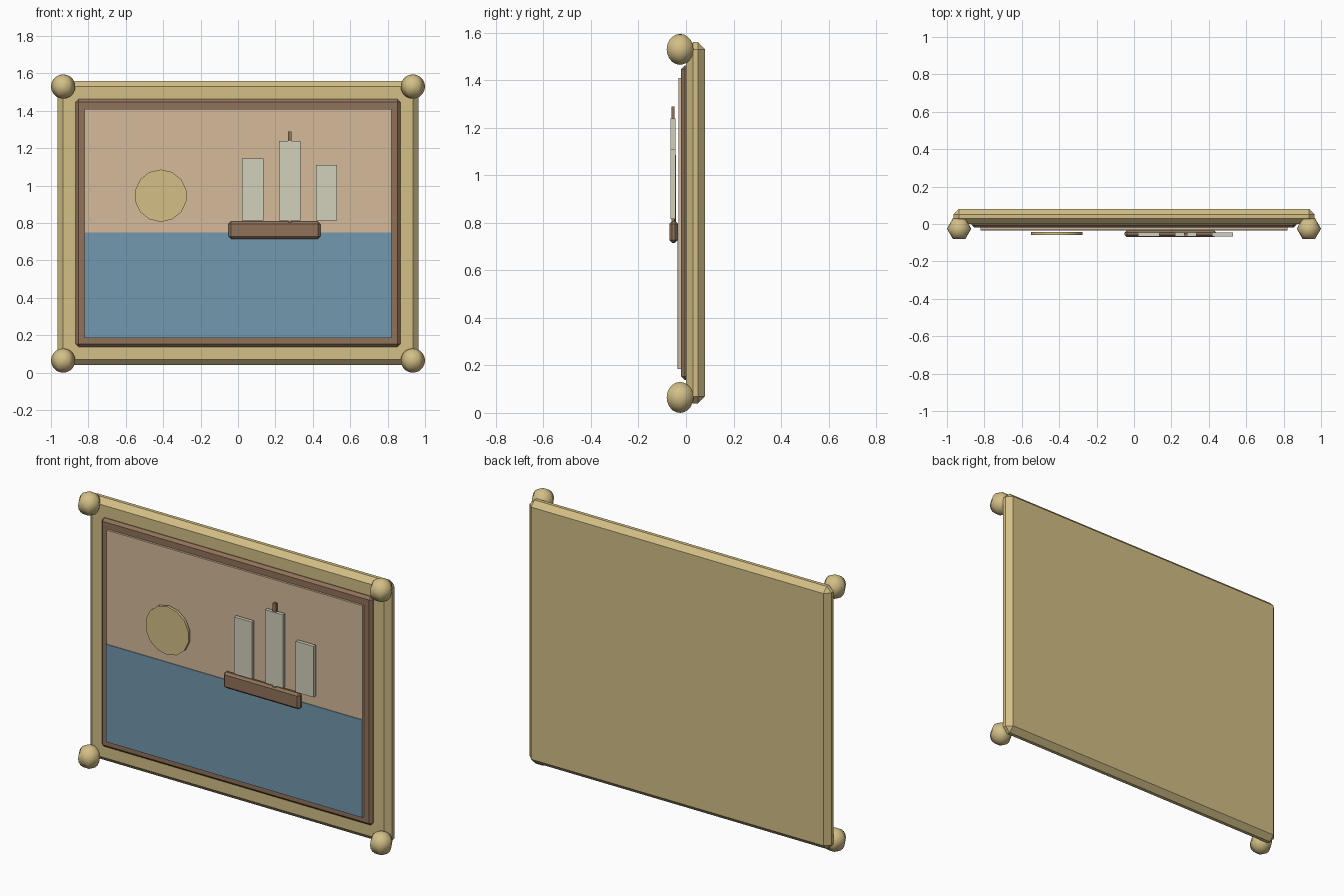
import bpy
import math

cube = bpy.data.objects.get("Cube")
if cube:
    bpy.data.objects.remove(cube, do_unlink=True)


def material(name, r, g, b):
    mat = bpy.data.materials.new(name)
    mat.use_nodes = True
    mat.diffuse_color = (r, g, b, 1)
    bsdf = next(n for n in mat.node_tree.nodes if n.type == "BSDF_PRINCIPLED")
    bsdf.inputs["Base Color"].default_value = (r, g, b, 1)
    bsdf.inputs["Roughness"].default_value = 0.8
    return mat


gold = material("pale gold", 0.65, 0.52, 0.24)
wood = material("brown wood", 0.28, 0.17, 0.10)
sand = material("sky tan", 0.66, 0.49, 0.32)
blue = material("sea blue", 0.17, 0.32, 0.43)
cloth = material("sail cream", 0.65, 0.63, 0.50)


def box(name, x, y, z, mat, bevel=0):
    """Box given by its (low, high) range on each axis."""
    ranges = (x, y, z)
    bpy.ops.mesh.primitive_cube_add(size=1, location=[sum(r) / 2 for r in ranges])
    obj = bpy.context.object
    obj.name = name
    obj.scale = [r[1] - r[0] for r in ranges]
    bpy.ops.object.transform_apply(location=False, rotation=False, scale=True)
    obj.data.materials.append(mat)
    if bevel:
        mod = obj.modifiers.new("chamfer", "BEVEL")
        mod.width = bevel
        mod.segments = 1
    return obj


# Frame slab, inner moulding and picture
box("frame", (-0.966, 0.966), (0, 0.08), (0.04, 1.56), gold, 0.03)
box("inner_moulding", (-0.868, 0.868), (-0.02, 0.03), (0.138, 1.462), wood, 0.015)
box("sky_panel", (-0.82, 0.82), (-0.032, -0.01), (0.185, 1.41), sand)
box("sea_panel", (-0.82, 0.82), (-0.036, -0.03), (0.185, 0.75), blue)

# Ship
box("hull", (-0.05, 0.44), (-0.07, -0.034), (0.716, 0.808), wood, 0.012)
box("mast", (0.266, 0.286), (-0.062, -0.048), (0.79, 1.29), wood)
for name, centre, top in (("left_sail", 0.473, 1.11),
                          ("middle_sail", 0.276, 1.24),
                          ("right_sail", 0.078, 1.145)):
    box(name, (centre - 0.057, centre + 0.057), (-0.066, -0.045),
        (0.815, top), cloth)

# Sun disc
bpy.ops.mesh.primitive_cylinder_add(
    vertices=14, radius=0.14, depth=0.016,
    location=(-0.413, -0.051, 0.946), rotation=(math.pi / 2, 0, 0))
sun = bpy.context.object
sun.name = "sun"
sun.data.materials.append(gold)
bpy.ops.object.shade_smooth_by_angle()

# Six-sided corner knobs
for side, x in (("left", 0.935), ("right", -0.935)):
    for level, z in (("bottom", 0.065), ("top", 1.53)):
        bpy.ops.mesh.primitive_uv_sphere_add(
            segments=6, ring_count=10, radius=0.065, location=(x, -0.025, z),
            rotation=(0, 0, 0))
        knob = bpy.context.object
        knob.name = f"{level}_{side}_knob"
        # Turn one corner toward the side so a flat faces forward
        corner = max(knob.data.vertices, key=lambda v: v.co.x).co
        knob.rotation_euler.z = -math.atan2(corner.y, corner.x)
        knob.data.materials.append(gold)
        bpy.ops.object.shade_smooth()
